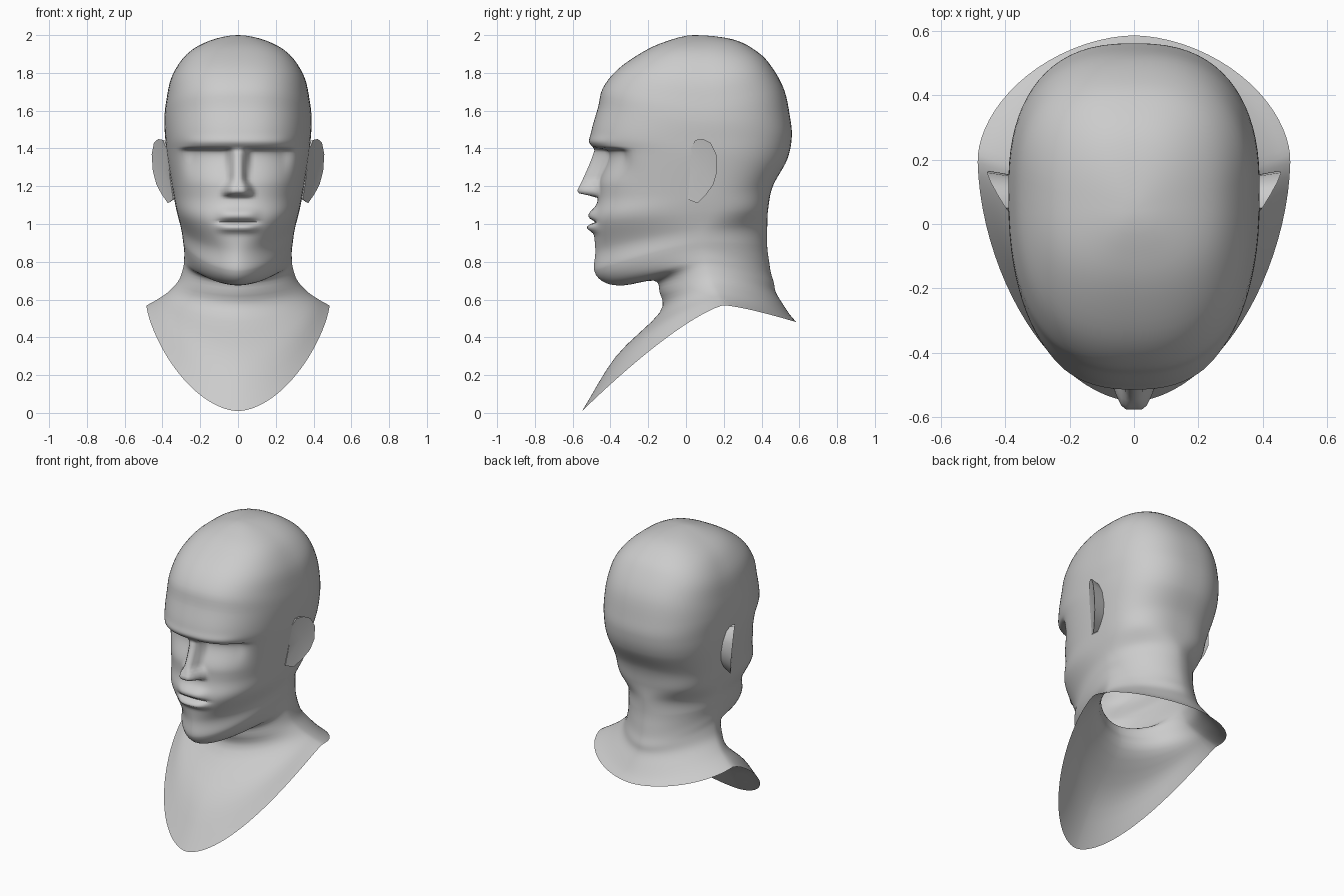
import bpy, bmesh, math
from math import sin, cos, pi, exp

old = bpy.data.objects.get("Cube")
if old:
    bpy.data.objects.remove(old, do_unlink=True)

clay = bpy.data.materials.new("light_grey")
clay.use_nodes = True
clay.diffuse_color = (0.6, 0.6, 0.6, 1)
clay.node_tree.nodes["Principled BSDF"].inputs["Base Color"].default_value = (0.6, 0.6, 0.6, 1)

# Tilted control rings from crown to chest edge:
# front (y, z), side (x, y, z), back (y, z)
APEX = 0.04
RINGS = [
    (APEX, 2.0, 0, APEX, 2.0, APEX, 2.0),
    (-.11, 1.965, .15, .06, 1.97, .25, 1.977),
    (-.23, 1.91, .27, .08, 1.9, .38, 1.91),
    (-.36, 1.82, .35, .1, 1.78, .455, 1.83),
    (-.44, 1.72, .38, .1, 1.65, .52, 1.71),
    (-.465, 1.62, .39, .1, 1.55, .55, 1.57),
    (-.505, 1.46, .385, .1, 1.45, .56, 1.46),
    (-.47, 1.36, .375, .1, 1.35, .535, 1.34),
    (-.465, 1.15, .345, .1, 1.17, .46, 1.2),
    (-.49, 1.02, .325, .09, 1.07, .435, 1.08),
    (-.48, .86, .3, .09, .97, .43, .98),
    (-.485, .75, .29, .09, .9, .43, .88),
    (-.43, .69, .285, .09, .86, .44, .8),
    (-.33, .675, .285, .1, .82, .45, .74),
    (-.17, .7, .29, .11, .77, .465, .69),
    (-.14, .64, .315, .13, .7, .475, .64),
    (-.14, .53, .37, .16, .64, .51, .58),
    (-.37, .3, .43, .18, .6, .55, .52),
    (-.55, .01, .485, .2, .57, .585, .48),
]
COLUMNS = 48


def smooth(a, b, v):
    t = min(1, max(0, (v - a) / (b - a)))
    return t * t * (3 - 2 * t)


def bump(v, centre, width):
    return exp(-((v - centre) / width) ** 2)


def ring_point(index, angle):
    """Point on a half ring; angle runs from the front to the back."""
    yf, zf, w, ys, zs, yb, zb = RINGS[index]
    power = 2.5 if index < 10 else 1.8
    c = abs(cos(angle)) ** (2 / power)
    x = w * abs(sin(angle)) ** (2 / power)
    y_end, z_end = (yf, zf) if angle < pi / 2 else (yb, zb)
    return (x, ys + (y_end - ys) * c, zs + (z_end - zs) * c ** 1.3)


def spline(p0, p1, p2, p3, t):
    return [0.5 * (2 * b + (c - a) * t + (2 * a - 5 * b + 4 * c - d) * t * t
                   + (3 * b - a - 3 * c + d) * t ** 3)
            for a, b, c, d in zip(p0, p1, p2, p3)]


def sculpt_face(x, y, z):
    """Push the front of the head forward or back to form the features."""
    if y > -0.15 or z < 0.9 or z > 1.56:
        return y
    # Brow ridge and eye sockets
    y -= 0.012 * bump(z, 1.43, .03) * (1 - smooth(.2, .32, x))
    socket = (1 - smooth(1.385, 1.41, z)) * smooth(1.2, 1.38, z)
    y += 0.06 * socket * smooth(.025, .075, x) * (1 - smooth(.23, .33, x))
    # Nose with wings and a flat underside
    t = min(1, max(0, (1.39 - z) / .22))
    half = .03 + .025 * t + .03 * smooth(1.24, 1.19, z)
    length = (.01 + .105 * t) * smooth(1.135, 1.17, z) * (1 - smooth(1.37, 1.41, z))
    side = 1 - smooth(half * .3, half * 1.15, x)
    y -= length * side
    # Lips
    mouth = exp(-(x / .1) ** 4)
    y -= mouth * (.03 * bump(z, 1.05, .035) + .035 * bump(z, .98, .022)
                  - .025 * bump(z, 1.012, .009))
    return y


def finish(obj_name, bm, angle):
    mesh = bpy.data.meshes.new(obj_name)
    bm.to_mesh(mesh)
    bm.free()
    obj = bpy.data.objects.new(obj_name, mesh)
    bpy.context.collection.objects.link(obj)
    mesh.materials.append(clay)
    bpy.ops.object.select_all(action="DESELECT")
    obj.select_set(True)
    bpy.context.view_layer.objects.active = obj
    bpy.ops.object.shade_smooth_by_angle(angle=math.radians(angle))
    mirror = obj.modifiers.new("mirror", "MIRROR")
    mirror.use_clip = True
    mirror.merge_threshold = 0.0005
    return obj


# Head, neck and chest as one open shell
angles = [pi * (j / COLUMNS) ** 1.4 for j in range(COLUMNS + 1)]
cage = [[ring_point(i, a) for a in angles] for i in range(len(RINGS))]
before = [(-x, 2 * APEX - y, z) for x, y, z in cage[1]]
after = [[2 * b - a for a, b in zip(p, q)] for p, q in zip(cage[-2], cage[-1])]
cage = [before] + cage + [after]

rows = []
for i in range(1, len(cage) - 2):
    steps = 14 if 6 <= i <= 11 else 4
    for s in range(steps):
        rows.append([spline(*(cage[i + k][j] for k in (-1, 0, 1, 2)), s / steps)
                     for j in range(COLUMNS + 1)])
rows.append(cage[-2])

bm = bmesh.new()
grid = [[bm.verts.new((x, sculpt_face(x, y, z), z)) for x, y, z in row] for row in rows]
for upper, lower in zip(grid, grid[1:]):
    for j in range(COLUMNS):
        bm.faces.new((upper[j], lower[j], lower[j + 1], upper[j + 1]))
for row in grid:
    row[0].co.x = row[-1].co.x = 0
bmesh.ops.remove_doubles(bm, verts=bm.verts, dist=0.00005)
finish("head_and_neck", bm, 70)

# Ears: outline in (y, z), flaring outward towards the back
EAR = [(.01, 1.13), (.02, 1.25), (.02, 1.39), (.05, 1.445), (.09, 1.45), (.13, 1.43),
       (.16, 1.37), (.165, 1.28), (.145, 1.21), (.11, 1.16), (.06, 1.11)]
bm = bmesh.new()
rim, root = [], []
for y, z in EAR:
    x = .36 + .6 * (y - .01) + .1 * (z - 1.3)
    rim.append(bm.verts.new((x, y, z)))
    root.append(bm.verts.new((.33, .06 + (y - .06) * .8, 1.28 + (z - 1.28) * .85)))
hollow = bm.verts.new((.395, .09, 1.29))
for k in range(len(EAR)):
    n = (k + 1) % len(EAR)
    bm.faces.new((rim[k], rim[n], hollow))
    bm.faces.new((rim[n], rim[k], root[k], root[n]))
bmesh.ops.recalc_face_normals(bm, faces=bm.faces)
finish("ears", bm, 50)
